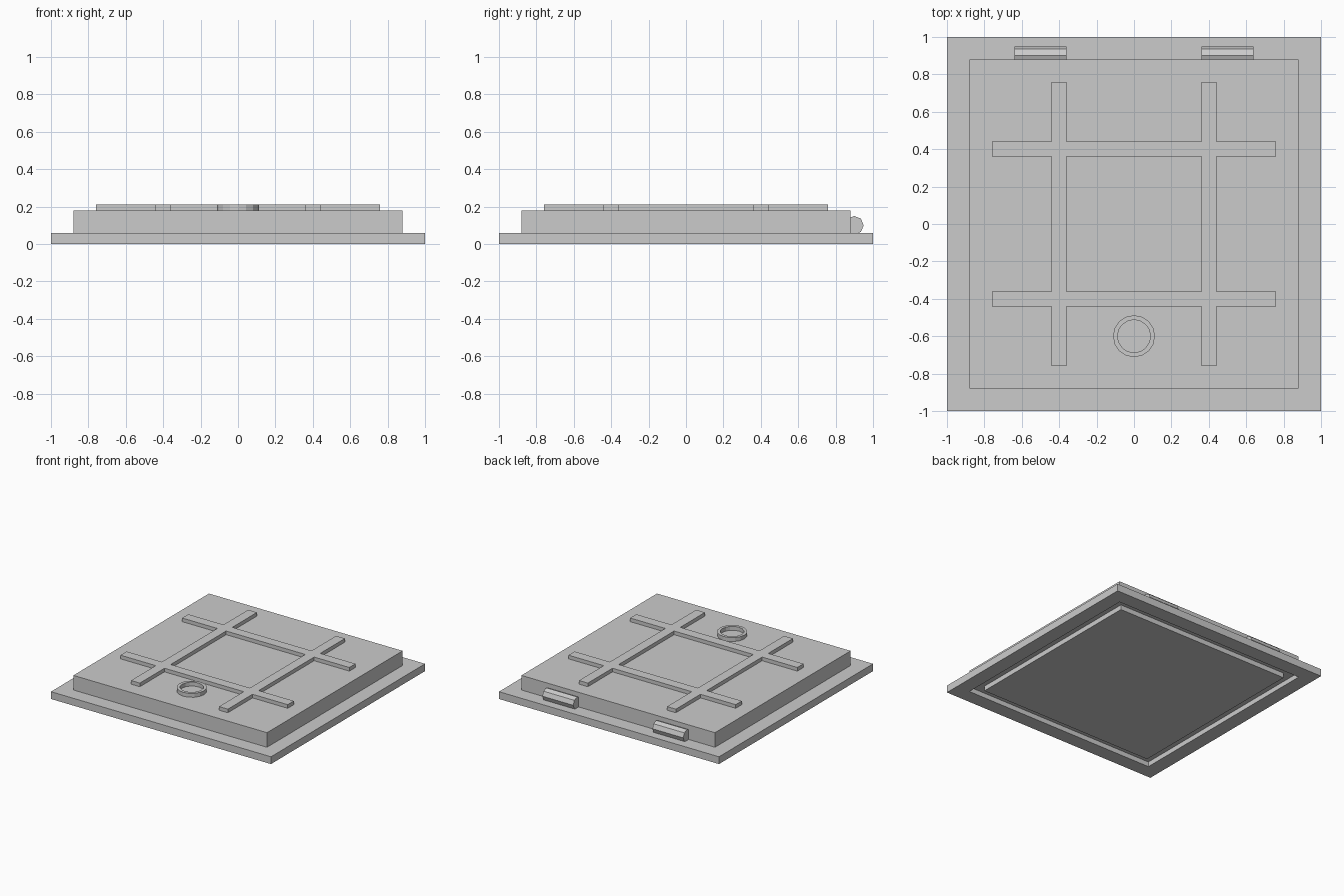
import bpy, bmesh, math
from mathutils import Matrix

if "Cube" in bpy.data.objects:
    bpy.data.objects.remove(bpy.data.objects["Cube"])


def finish(name, bm):
    bmesh.ops.recalc_face_normals(bm, faces=bm.faces[:])
    mesh = bpy.data.meshes.new(name)
    bm.to_mesh(mesh)
    bm.free()
    ob = bpy.data.objects.new(name, mesh)
    bpy.context.collection.objects.link(ob)
    return ob


def stepped_ring(name, profile, sides, start=0.0, centre=(0, 0, 0), closed=False):
    """Sweep (radius, z) points around z; open profiles get end caps."""
    bm = bmesh.new()
    rings = []
    for r, z in profile:
        rings.append([bm.verts.new((centre[0] + r * math.cos(start + 2 * math.pi * i / sides),
                                    centre[1] + r * math.sin(start + 2 * math.pi * i / sides),
                                    centre[2] + z)) for i in range(sides)])
    pairs = list(zip(rings, rings[1:]))
    if closed:
        pairs.append((rings[-1], rings[0]))
    else:
        bm.faces.new(rings[0])
        bm.faces.new(rings[-1])
    for a, b in pairs:
        for i in range(sides):
            j = (i + 1) % sides
            bm.faces.new((a[i], a[j], b[j], b[i]))
    return finish(name, bm)


def square(name, profile, closed=False):
    q = math.sqrt(2)
    return stepped_ring(name, [(h * q, z) for h, z in profile], 4, math.pi / 4, closed=closed)


# Square outer frame
square("frame", [(1, 0), (1, 0.06), (0.88, 0.06), (0.88, 0)], closed=True)

# Raised lid with a plug below, leaving a groove inside the frame
square("lid", [(0.8, 0), (0.8, 0.04), (0.88, 0.04), (0.88, 0.18)])

# Crossed reinforcing ribs, one continuous raised outline
cuts = [-0.76, -0.44, -0.36, 0.36, 0.44, 0.76]
bm = bmesh.new()
grid = [[bm.verts.new((x, y, 0.18)) for y in cuts] for x in cuts]
for i in range(5):
    for j in range(5):
        if i in (1, 3) or j in (1, 3):
            if (i, j) != (2, 2):
                bm.faces.new((grid[i][j], grid[i + 1][j], grid[i + 1][j + 1], grid[i][j + 1]))
bmesh.ops.delete(bm, geom=[v for v in bm.verts if not v.link_faces], context='VERTS')
top = bmesh.ops.extrude_face_region(bm, geom=bm.faces[:], use_keep_orig=True)["geom"]
bmesh.ops.translate(bm, vec=(0, 0, 0.03), verts=[v for v in top if isinstance(v, bmesh.types.BMVert)])
bmesh.ops.recalc_face_normals(bm, faces=bm.faces[:])
bmesh.ops.dissolve_limit(bm, angle_limit=0.01, verts=bm.verts[:], edges=bm.edges[:])
finish("ribs", bm)

# Ring pull
stepped_ring("ring_pull", [(0.112, 0.18), (0.112, 0.212), (0.088, 0.212), (0.088, 0.18)],
             16, centre=(0, -0.6, 0), closed=True)

# Two eight-sided hinge barrels along the back
for side, x in (("left", -0.5), ("right", 0.5)):
    bm = bmesh.new()
    bmesh.ops.create_cone(bm, cap_ends=True, segments=8, radius1=0.05, radius2=0.05, depth=0.28,
                          matrix=Matrix.Translation((x, 0.9, 0.1)) @ Matrix.Rotation(math.pi / 2, 4, 'Y'))
    finish("hinge_" + side, bm)
